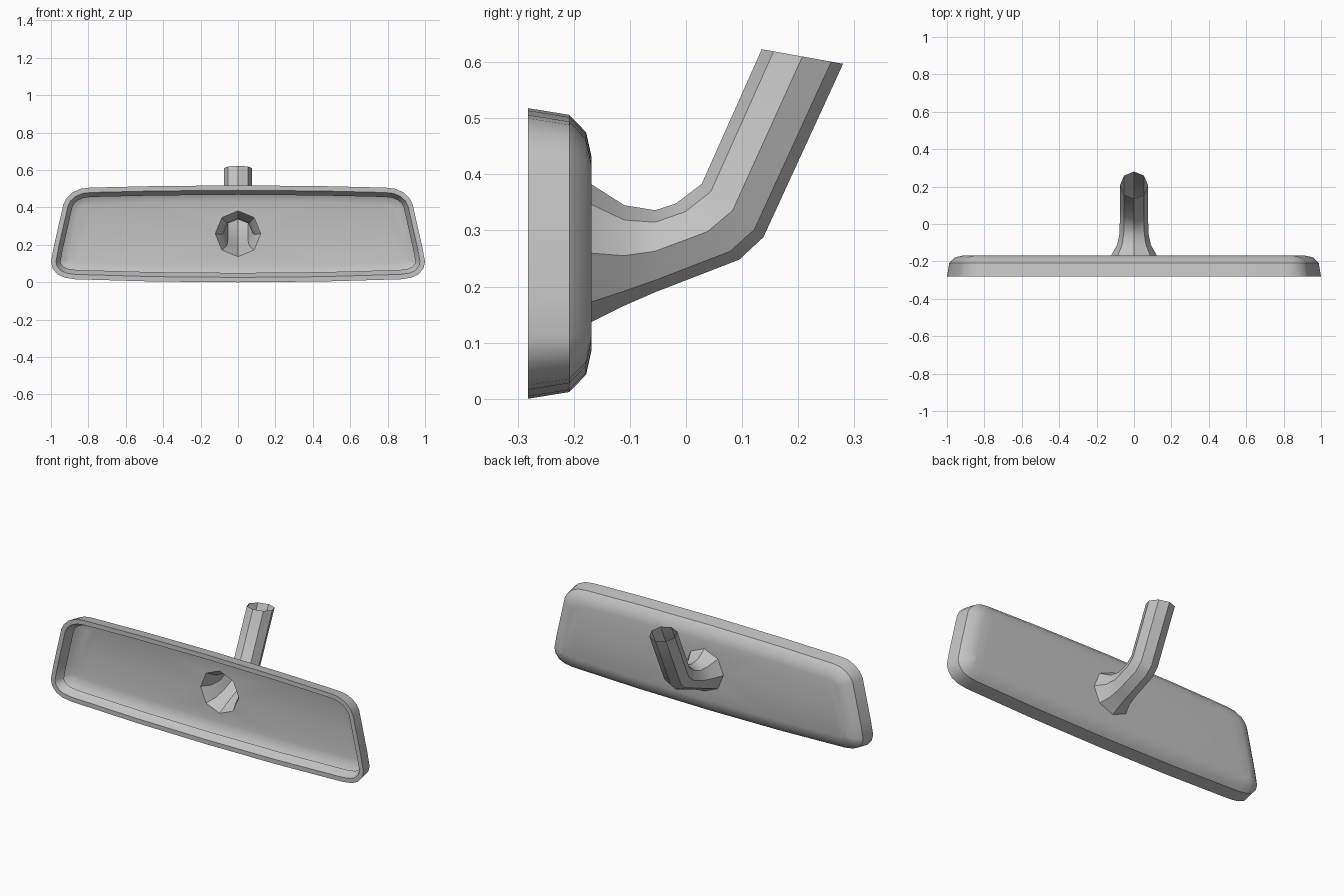
import bpy, bmesh, math
from mathutils import Vector

cube = bpy.data.objects.get("Cube")
if cube:
    bpy.data.objects.remove(cube, do_unlink=True)

GREY = 0.55
mat = bpy.data.materials.new("grey_plastic")
mat.use_nodes = True
mat.diffuse_color = (GREY, GREY, GREY, 1)
mat.node_tree.nodes["Principled BSDF"].inputs["Base Color"].default_value = (GREY, GREY, GREY, 1)


def finish(bm, name):
    bmesh.ops.recalc_face_normals(bm, faces=bm.faces[:])
    mesh = bpy.data.meshes.new(name)
    bm.to_mesh(mesh)
    bm.free()
    mesh.materials.append(mat)
    obj = bpy.data.objects.new(name, mesh)
    bpy.context.collection.objects.link(obj)
    bpy.ops.object.select_all(action='DESELECT')
    obj.select_set(True)
    bpy.context.view_layer.objects.active = obj
    bpy.ops.object.shade_smooth_by_angle(angle=math.radians(34))
    return obj


def inset(points, d):
    """Move a clockwise outline inwards by d with mitred corners."""
    out = []
    for i, p in enumerate(points):
        a = (p - points[i - 1]).normalized()
        b = (points[(i + 1) % len(points)] - p).normalized()
        na, nb = Vector((a.y, -a.x)), Vector((b.y, -b.x))
        n = (na + nb).normalized()
        out.append(p + n * d / n.dot(na))
    return out


def skin(bm, rings):
    for r, s in zip(rings, rings[1:]):
        for i in range(len(r)):
            j = (i + 1) % len(r)
            bm.faces.new((r[i], r[j], s[j], s[i]))


def octagon(top, bottom, half_width):
    """Octagon standing on a corner between two points in the side plane."""
    top, bottom = Vector((0, *top)), Vector((0, *bottom))
    mid, up = (top + bottom) / 2, (top - bottom) / 2
    return [mid + up * math.cos(k * math.pi / 4)
            + Vector((half_width * math.sin(k * math.pi / 4), 0, 0)) for k in range(8)]


# Arm sections: top point, bottom point, half width
sections = [
    ((-.168, .382), (-.168, .137), .122),
    ((-.11, .345), (-.112, .165), .09),
    ((-.055, .336), (-.055, .19), .078),
    ((-.018, .348), (.095, .248), .075),
    ((.028, .383), (.138, .288), .075),
    ((.135, .623), (.28, .597), .075),
]

# Mirror housing: half outline from top centre to bottom centre, mirrored
half = [(0, .518), (.45, .514), (.79, .506), (.84, .5), (.885, .48), (.915, .452), (.933, .42),
        (.985, .19), (1, .11), (.992, .075), (.965, .042), (.925, .024), (.87, .016), (.45, .004), (0, 0)]
outline = [Vector(p) for p in half] + [Vector((-x, z)) for x, z in half[-2:0:-1]]

# Depth and inset: inner lip, rim, side wall, rounded back
profile = [(-.235, .05), (-.282, .026), (-.282, 0), (-.208, .012), (-.178, .043), (-.168, .088)]
bm = bmesh.new()
rings = [[bm.verts.new((p.x, y, p.y)) for p in inset(outline, d)] for y, d in profile]
skin(bm, rings)

# Back panel with an opening into the arm
hole = [bm.verts.new(p) for p in octagon(*sections[0])]
edges = [bm.edges.new((hole[i - 1], hole[i])) for i in range(8)]
back = rings[-1]
edges += [bm.edges.get((back[i - 1], back[i])) for i in range(len(back))]
bmesh.ops.triangle_fill(bm, edges=edges, use_beauty=True, normal=(0, 1, 0))
finish(bm, "mirror_housing")

# Hollow mounting arm
bm = bmesh.new()
skin(bm, [[bm.verts.new(p) for p in octagon(*s)] for s in sections])
finish(bm, "mounting_arm")
